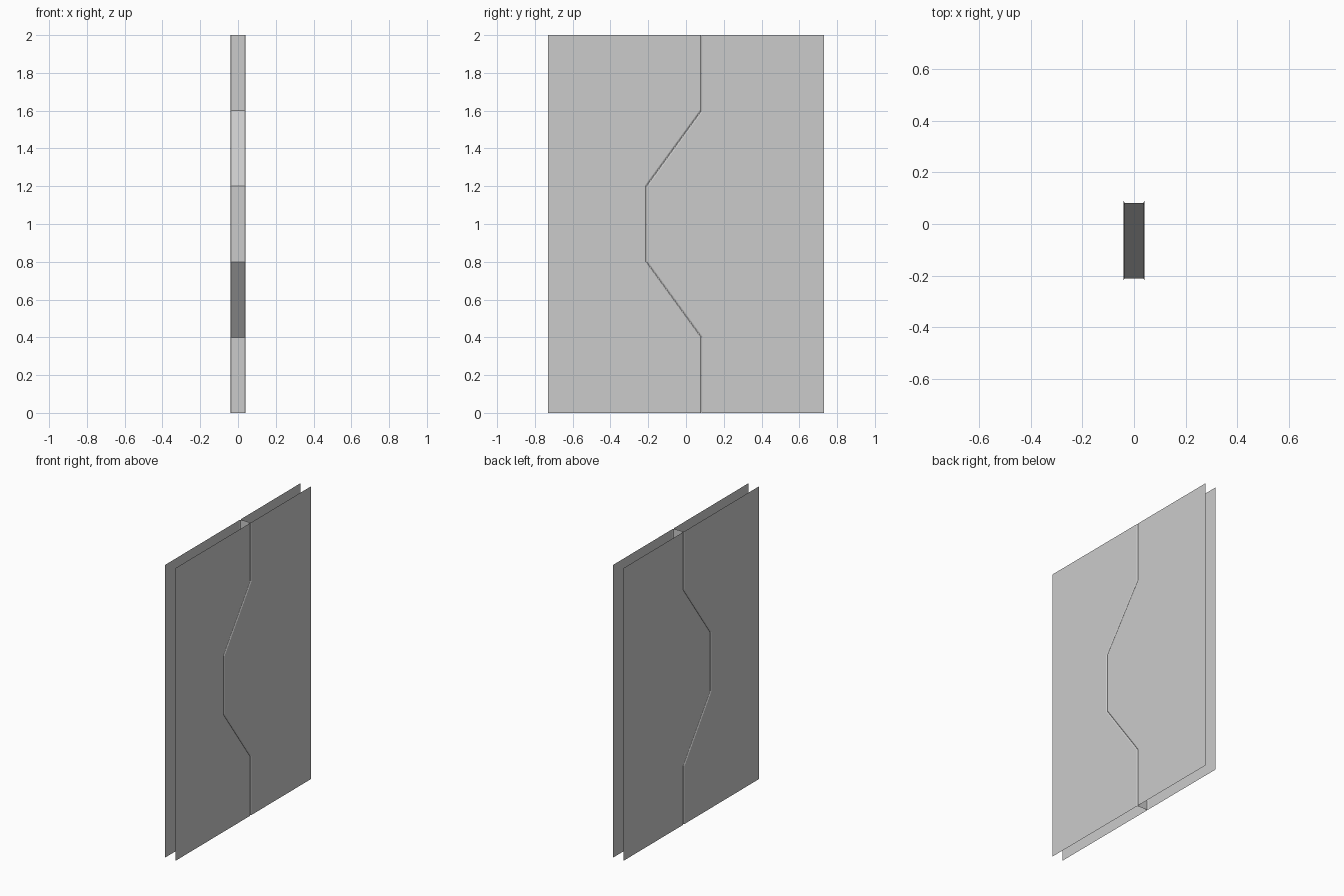
import bpy
from mathutils import Vector

if "Cube" in bpy.data.objects:
    bpy.data.objects.remove(bpy.data.objects["Cube"])

HALF_T, HALF_W = 0.04, 0.73      # half thickness, half width of the door pair
BEVEL_W, BEVEL_D = 0.008, 0.004  # chamfer along the meeting edge
GAP = 0.0005                     # hairline between the two leaves

# Stepped seam between the leaves, as (y, z)
seam = [Vector(p) for p in ((0.081, 0), (0.081, 0.4), (-0.21, 0.8),
                            (-0.21, 1.2), (0.081, 1.6), (0.081, 2))]


def offset(path, dist):
    """Mitred offset of an open path towards +y for positive dist."""
    norms = []
    for a, b in zip(path, path[1:]):
        d = (b - a).normalized()
        norms.append(Vector((d.y, -d.x)))
    out = []
    for i, p in enumerate(path):
        n1, n2 = norms[max(i - 1, 0)], norms[min(i, len(norms) - 1)]
        out.append(p + (n1 + n2) / (1 + n1.dot(n2)) * dist)
    return out


def leaf(name, side):
    """Hollow leaf: two skins joined by the chamfered meeting edge."""
    lip = offset(seam, side * BEVEL_W)
    edge = offset(seam, side * GAP)
    outer = [Vector((side * HALF_W, p.y)) for p in lip]
    inner_x = HALF_T - BEVEL_D
    columns = [(-HALF_T, outer), (-HALF_T, lip), (-inner_x, edge),
               (inner_x, edge), (HALF_T, lip), (HALF_T, outer)]
    n = len(seam)
    verts = [(x, p.x, p.y) for x, path in columns for p in path]
    faces = []
    for c in range(len(columns) - 1):
        for r in range(n - 1):
            a, b = c * n + r, (c + 1) * n + r
            quad = (a, a + 1, b + 1, b)
            faces.append(quad if side < 0 else quad[::-1])
    mesh = bpy.data.meshes.new(name)
    mesh.from_pydata(verts, [], faces)
    mesh.update()
    bpy.context.collection.objects.link(bpy.data.objects.new(name, mesh))


# Two door leaves meeting at the seam
leaf("left_door_leaf", -1)
leaf("right_door_leaf", 1)
